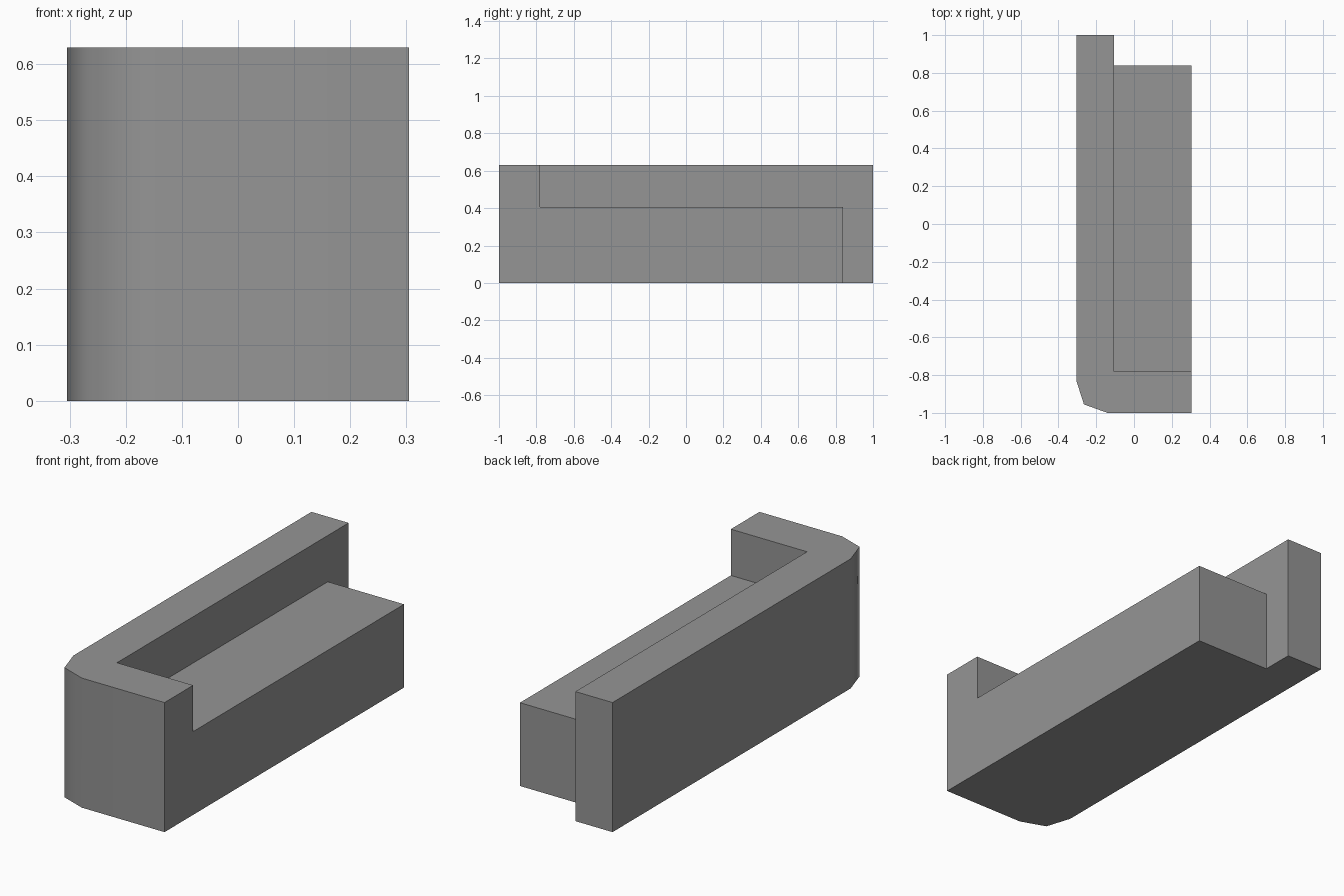
import bpy
import bmesh
import math
from mathutils import Vector

cube = bpy.data.objects.get("Cube")
if cube:
    bpy.data.objects.remove(cube, do_unlink=True)

HEIGHT = 0.63


def prism(name, outline, sweep):
    """Extrude a closed outline of 3D points along a sweep vector."""
    bm = bmesh.new()
    face = bm.faces.new([bm.verts.new(p) for p in outline])
    cap = bmesh.ops.extrude_face_region(bm, geom=[face])["geom"]
    moved = [v for v in cap if isinstance(v, bmesh.types.BMVert)]
    bmesh.ops.translate(bm, verts=moved, vec=Vector(sweep))
    bmesh.ops.recalc_face_normals(bm, faces=bm.faces)
    mesh = bpy.data.meshes.new(name)
    bm.to_mesh(mesh)
    bm.free()
    obj = bpy.data.objects.new(name, mesh)
    bpy.context.collection.objects.link(obj)
    return obj


grey = bpy.data.materials.new("mid_grey")
grey.use_nodes = True
grey.diffuse_color = (0.3, 0.3, 0.3, 1)
bsdf = next(n for n in grey.node_tree.nodes if n.type == "BSDF_PRINCIPLED")
bsdf.inputs["Base Color"].default_value = grey.diffuse_color

# Sofa block with one rounded front corner
footprint = [(0.305, -1), (0.305, 1), (-0.305, 1),
             (-0.305, -0.83), (-0.265, -0.955), (-0.14, -1)]
body = prism("sofa_body", [(x, y, 0) for x, y in footprint], (0, 0, HEIGHT))
body.data.materials.append(grey)

# Cutter that leaves the seat, the backrest and the single armrest
side = [(-0.78, 0.405), (0.84, 0.405), (0.84, -0.1),
        (1.1, -0.1), (1.1, 0.8), (-0.78, 0.8)]
cutter = prism("seat_cutter", [(-0.105, y, z) for y, z in side], (0.6, 0, 0))
cutter.hide_render = True

cut = body.modifiers.new("seat_cut", "BOOLEAN")
cut.operation = "DIFFERENCE"
cut.solver = "EXACT"
cut.object = cutter

bpy.ops.object.select_all(action="DESELECT")
body.select_set(True)
bpy.context.view_layer.objects.active = body
bpy.ops.object.modifier_apply(modifier=cut.name)
bpy.data.objects.remove(cutter, do_unlink=True)

# Smooth the rounded corner, keep every square edge sharp
bpy.ops.object.shade_smooth_by_angle(angle=math.radians(65))
weighted = body.modifiers.new("weighted_normals", "WEIGHTED_NORMAL")
weighted.keep_sharp = True
